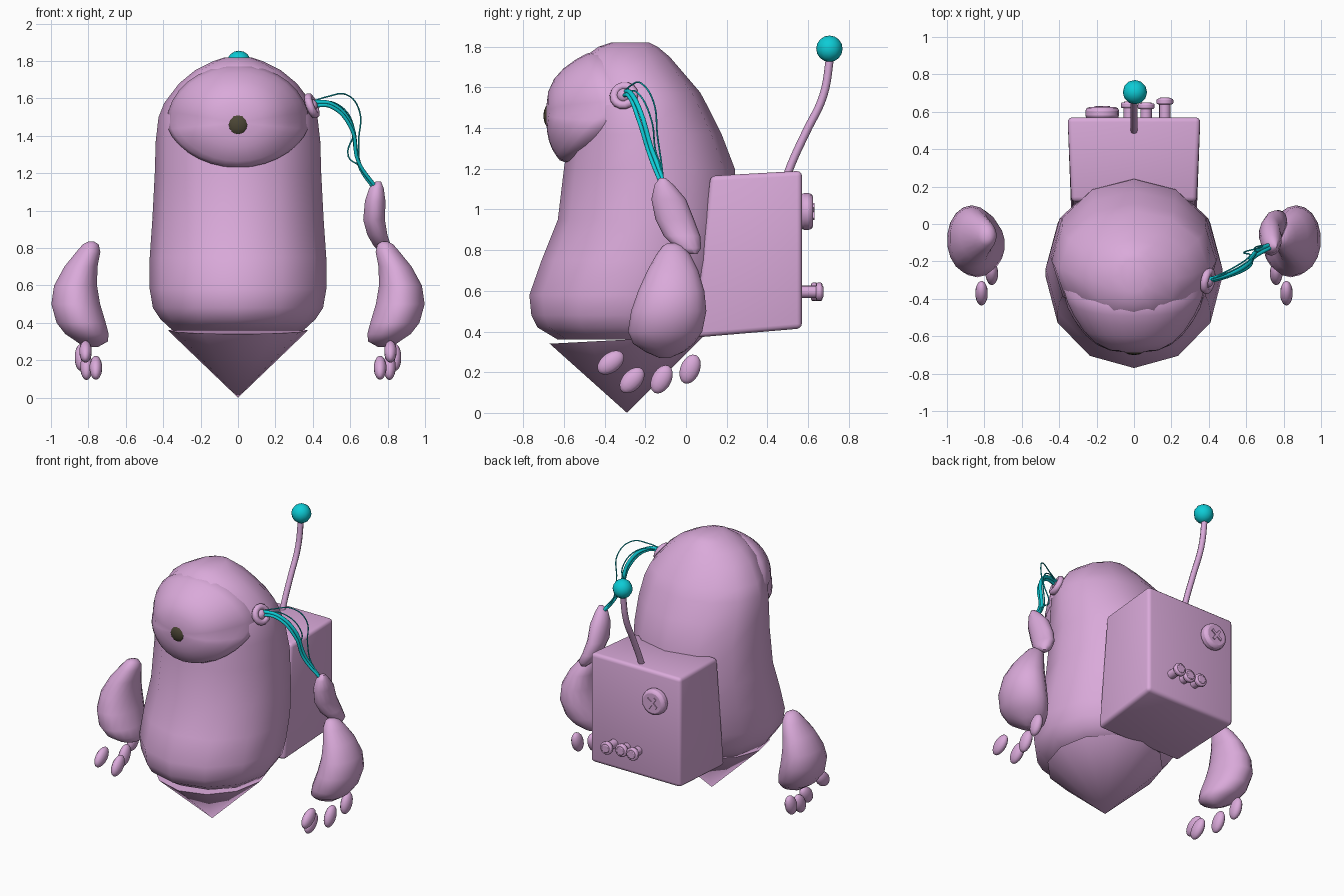
import bpy, bmesh, math
from mathutils import Vector, Matrix

if "Cube" in bpy.data.objects:
    bpy.data.objects.remove(bpy.data.objects["Cube"])


def material(name, rgb):
    m = bpy.data.materials.new(name)
    m.diffuse_color = (*rgb, 1)
    m.use_nodes = True
    m.node_tree.nodes["Principled BSDF"].inputs["Base Color"].default_value = m.diffuse_color
    return m


PINK = material("pink skin", (0.70, 0.40, 0.70))
CYAN = material("cyan", (0.004, 0.60, 0.67))
DARK = material("dark olive", (0.07, 0.06, 0.035))


def finish(ob, mat, angle=60):
    ob.data.materials.clear()
    ob.data.materials.append(mat)
    bpy.ops.object.select_all(action='DESELECT')
    ob.select_set(True)
    bpy.context.view_layer.objects.active = ob
    bpy.ops.object.shade_smooth_by_angle(angle=math.radians(angle))
    return ob


def from_bmesh(name, bm, mat, angle=60):
    bmesh.ops.recalc_face_normals(bm, faces=bm.faces[:])
    me = bpy.data.meshes.new(name)
    bm.to_mesh(me)
    bm.free()
    ob = bpy.data.objects.new(name, me)
    bpy.context.collection.objects.link(ob)
    return finish(ob, mat, angle)


def skin(bm, rings):
    for a, b in zip(rings, rings[1:]):
        n = len(a)
        for i in range(n):
            bm.faces.new((a[i], a[(i + 1) % n], b[(i + 1) % n], b[i]))


def loft(name, slices, n, mat, side=1):
    """Stack of ellipses given as (z, x0, x1, y0, y1)."""
    bm = bmesh.new()
    rings = []
    for z, x0, x1, y0, y1 in slices:
        rings.append([bm.verts.new((side * ((x0 + x1) / 2 + (x1 - x0) / 2 * math.sin(math.tau * i / n)),
                                    (y0 + y1) / 2 - (y1 - y0) / 2 * math.cos(math.tau * i / n), z))
                      for i in range(n)])
    skin(bm, rings)
    bm.faces.new(rings[0])
    bm.faces.new(rings[-1])
    return from_bmesh(name, bm, mat)


def ellipsoid(name, loc, size, mat, tilt=0, seg=14):
    bm = bmesh.new()
    m = Matrix.Translation(loc) @ Matrix.Rotation(math.radians(tilt), 4, 'X') @ Matrix.Diagonal((*size, 1))
    bmesh.ops.create_uvsphere(bm, u_segments=seg, v_segments=seg * 2 // 3, radius=1, matrix=m)
    return from_bmesh(name, bm, mat)


def tube(name, pts, r, mat):
    cu = bpy.data.curves.new(name, 'CURVE')
    cu.dimensions = '3D'
    cu.bevel_depth = r
    cu.bevel_resolution = 2
    cu.resolution_u = 6
    cu.use_fill_caps = True
    sp = cu.splines.new('BEZIER')
    sp.bezier_points.add(len(pts) - 1)
    for p, co in zip(sp.bezier_points, pts):
        p.co = co
        p.handle_left_type = p.handle_right_type = 'AUTO'
    ob = bpy.data.objects.new(name, cu)
    bpy.context.collection.objects.link(ob)
    bpy.ops.object.select_all(action='DESELECT')
    ob.select_set(True)
    bpy.context.view_layer.objects.active = ob
    bpy.ops.object.convert(target='MESH')
    return finish(bpy.context.object, mat)


def disc(name, x, z, y0, y1, r, bevel):
    """Round control lying on the back of the pack."""
    bpy.ops.mesh.primitive_cylinder_add(vertices=16, radius=r, depth=y1 - y0,
                                        location=(x, (y0 + y1) / 2, z), rotation=(math.pi / 2, 0, 0))
    ob = bpy.context.object
    ob.name = name
    b = ob.modifiers.new("bevel", 'BEVEL')
    b.width = bevel
    b.segments = 2
    return finish(ob, PINK, 40)


# Body: pear-shaped trunk and head in one
body = [(.36, .35, -.63, .05), (.42, .415, -.73, .13), (.48, .455, -.76, .17), (.58, .472, -.77, .20),
        (.75, .472, -.71, .24), (.95, .458, -.63, .25), (1.2, .445, -.60, .24), (1.37, .44, -.575, .175),
        (1.5, .425, -.56, .11), (1.575, .395, -.54, .07), (1.68, .315, -.53, -.02),
        (1.75, .23, -.50, -.08), (1.8, .13, -.43, -.14), (1.82, .07, -.37, -.18)]
loft("body", [(z, -x, x, y0, y1) for z, x, y0, y1 in body], 12, PINK)

# Base: inverted cone with a slightly tilted rim
bm = bmesh.new()
rim = [bm.verts.new((.375 * math.sin(math.tau * i / 12), -.29 - .38 * math.cos(math.tau * i / 12),
                     .36 - .02 * math.cos(math.tau * i / 12))) for i in range(12)]
tip = bm.verts.new((0, -.29, 0))
for i in range(12):
    bm.faces.new((rim[i], rim[(i + 1) % 12], tip))
bm.faces.new(rim)
from_bmesh("base_cone", bm, PINK)

# Face: lens-shaped bulging plate wrapped around the head
bm = bmesh.new()
rings = []
for s, back in ((.12, 0), (.35, 0), (.55, 0), (.72, 0), (.86, 0), (.95, 0), (1, .02), (.95, .12)):
    ring = []
    for i in range(32):
        c, sn = math.cos(math.tau * i / 32), math.sin(math.tau * i / 32)
        oz = .31 * sn if sn > 0 else -.24 * abs(sn) ** 1.2
        edge = -.36 - (.10 * sn if sn > 0 else -.25 * sn)
        ring.append(bm.verts.new((.38 * c * s, -.687 + (edge + .687) * s ** 3 + back, 1.47 + oz * s)))
    rings.append(ring)
skin(bm, rings)
bm.faces.new(rings[0])
bm.faces.new(rings[-1])
from_bmesh("face_plate", bm, PINK)
ellipsoid("eye", (0, -.665, 1.46), (.063, .036, .063), DARK, seg=12)

# Forearms and fingers on both sides
forearm = [(.835, .77, .80, -.09, -.05), (.82, .745, .83, -.115, -.015), (.78, .735, .865, -.145, .02),
           (.7, .75, .93, -.19, .06), (.6, .752, .985, -.235, .09), (.5, .735, 1.0, -.27, .10),
           (.4, .705, .972, -.285, .08), (.34, .69, .925, -.26, .04), (.3, .695, .865, -.20, -.01),
           (.27, .75, .82, -.13, -.08)]
fingers = [(.815, -.37, .247, -52), (.76, -.265, .16, -42), (.81, -.12, .165, -28), (.84, .02, .215, -22)]
for label, s in (("right", 1), ("left", -1)):
    loft(label + "_forearm", forearm, 18, PINK, s)
    for i, (x, y, z, tilt) in enumerate(fingers):
        ellipsoid(f"{label}_finger_{i + 1}", (s * x, y, z), (.034, .048, .075), PINK, tilt)

# Upper arm remains only on one side
loft("upper_arm", [(1.155, .735, .765, -.13, -.10), (1.12, .70, .78, -.155, -.06), (1.05, .677, .79, -.17, .0),
                   (.95, .668, .787, -.15, .04), (.87, .69, .80, -.11, .07), (.81, .725, .82, -.05, .075),
                   (.78, .76, .80, .01, .055)], 14, PINK)

# Shoulder socket ring with a hub
axis = Vector((.9, -.2, .35)).normalized()
turn = axis.to_track_quat('Z', 'Y')
bpy.ops.mesh.primitive_torus_add(major_radius=.05, minor_radius=.022, major_segments=14, minor_segments=8,
                                 location=(.395, -.305, 1.56), rotation=turn.to_euler())
bpy.context.object.name = "shoulder_ring"
finish(bpy.context.object, PINK)
ellipsoid("shoulder_hub", (.395, -.305, 1.56), (.03, .035, .035), PINK)

# Loose wires from socket to arm
tube("thick_wire_1", [(.39, -.30, 1.58), (.5, -.27, 1.57), (.6, -.22, 1.47), (.635, -.17, 1.3),
                      (.66, -.14, 1.22), (.73, -.11, 1.12)], .012, CYAN)
tube("thick_wire_2", [(.39, -.31, 1.56), (.5, -.28, 1.555), (.61, -.23, 1.43), (.64, -.18, 1.27),
                      (.74, -.12, 1.12)], .010, CYAN)
tube("thin_wire_1", [(.39, -.30, 1.58), (.48, -.27, 1.61), (.58, -.22, 1.62), (.65, -.16, 1.53),
                     (.645, -.14, 1.36), (.66, -.12, 1.22), (.74, -.11, 1.12)], .004, CYAN)
tube("thin_wire_2", [(.39, -.30, 1.57), (.52, -.24, 1.575), (.62, -.17, 1.44), (.59, -.15, 1.29),
                     (.66, -.13, 1.23), (.71, -.11, 1.13)], .004, CYAN)

# Backpack: box tapering towards the body
bm = bmesh.new()
bmesh.ops.create_cube(bm, size=2)
for v in bm.verts:
    sx, sy, sz = v.co
    if sy > 0:
        v.co = (sx * .355, .57, 1.19 if sz > 0 else .415)
    else:
        v.co = (sx * .335, .12 if sz > 0 else .04, 1.165 if sz > 0 else .37)
bmesh.ops.bevel(bm, geom=bm.edges[:], offset=.025, segments=3, profile=.5, affect='EDGES')
from_bmesh("backpack", bm, PINK, 40)

# Dial with a raised cross, and a row of knobs
disc("dial", -.17, .99, .56, .625, .09, .02)
for a in (45, -45):
    bpy.ops.mesh.primitive_cube_add(size=1, location=(-.17, .625, .99), rotation=(0, math.radians(a + 10), 0))
    bar = bpy.context.object
    bar.name = "dial_cross"
    bar.scale = (.09, .014, .018)
    finish(bar, PINK, 30)
for x, y in ((-.025, .655), (.065, .65), (.165, .675)):
    disc("knob_stem", x, .595, .56, y, .03, .005)
    disc("knob_cap", x, .595, y - .035, y - .005, .045, .008)

# Antenna
tube("antenna_rod", [(0, .49, 1.15), (0, .525, 1.24), (0, .59, 1.38), (0, .675, 1.56), (0, .71, 1.76)], .02, PINK)
ellipsoid("antenna_ball", (.005, .705, 1.79), (.065, .065, .065), CYAN, seg=12)
